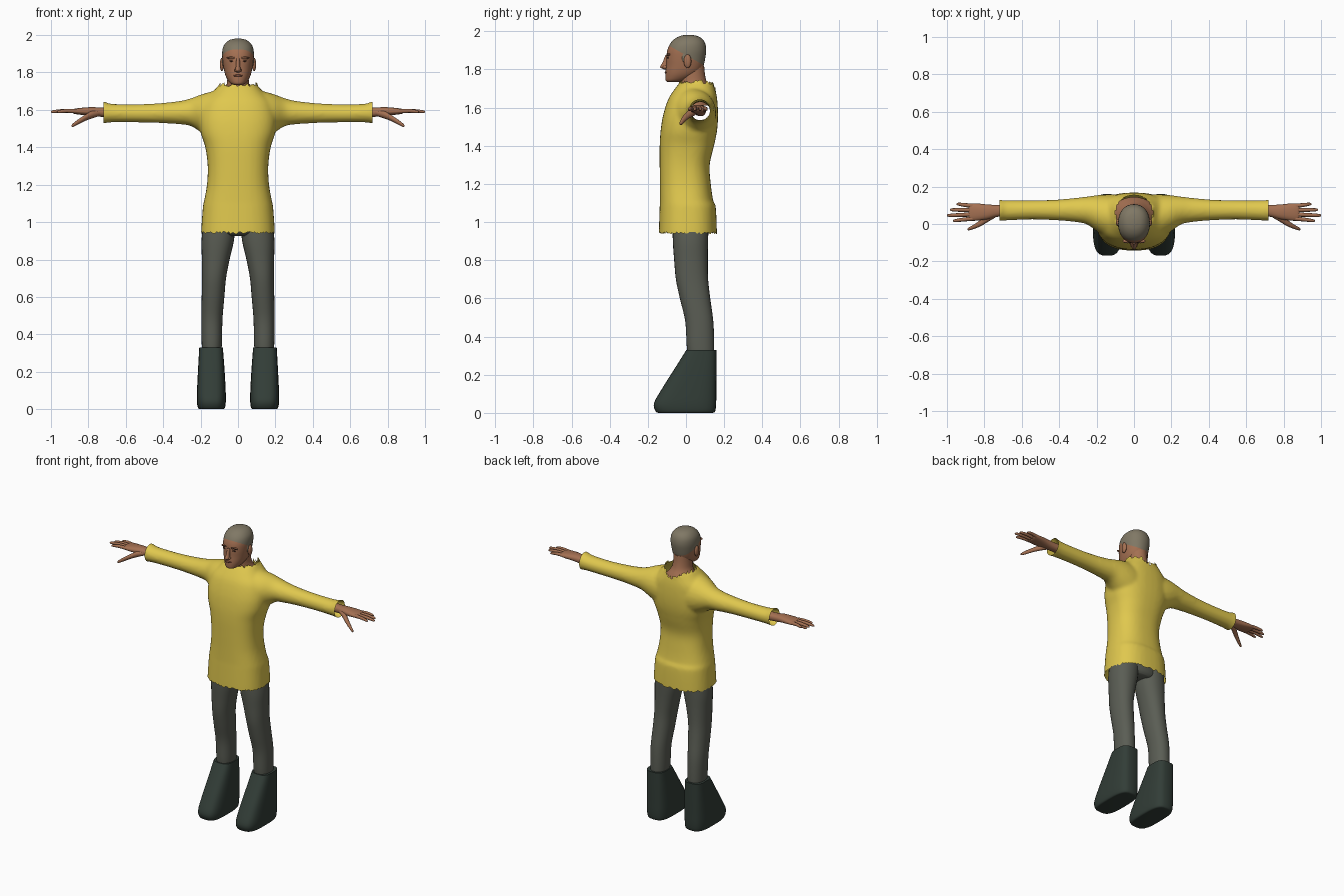
import bpy, bmesh, math, random
from mathutils import Vector

if "Cube" in bpy.data.objects:
    bpy.data.objects.remove(bpy.data.objects["Cube"])

random.seed(4)


def material(name, r, g, b):
    m = bpy.data.materials.new(name)
    lin = [((c / 255 + 0.055) / 1.055) ** 2.4 for c in (r, g, b)]
    m.diffuse_color = (*lin, 1)
    m.use_nodes = True
    m.node_tree.nodes["Principled BSDF"].inputs["Base Color"].default_value = m.diffuse_color
    return m


YELLOW = material("yellow_knit", 224, 200, 78)
SKIN = material("brown_skin", 164, 112, 82)
HAIR = material("grey_brown_hair", 128, 120, 101)
PANTS = material("grey_cloth", 90, 93, 84)
BOOT = material("dark_green_rubber", 50, 61, 55)
DARK = material("dark_brown", 74, 48, 36)
LIP = material("lip_brown", 128, 78, 60)


def finish(bm, name, *mats):
    bmesh.ops.recalc_face_normals(bm, faces=bm.faces)
    me = bpy.data.meshes.new(name)
    bm.to_mesh(me)
    bm.free()
    ob = bpy.data.objects.new(name, me)
    bpy.context.collection.objects.link(ob)
    for m in mats:
        me.materials.append(m)
    bpy.ops.object.select_all(action='DESELECT')
    ob.select_set(True)
    bpy.context.view_layer.objects.active = ob
    bpy.ops.object.shade_smooth_by_angle(angle=math.radians(50))
    return ob


def resample(rings, n):
    """Smooth curve through the ring values."""
    out = []
    for i in range(len(rings) - 1):
        p = [Vector(rings[max(0, min(len(rings) - 1, i + k))]) for k in (-1, 0, 1, 2)]
        for j in range(n):
            t = j / n
            out.append(0.5 * (2 * p[1] + (p[2] - p[0]) * t
                              + (2 * p[0] - 5 * p[1] + 4 * p[2] - p[3]) * t * t
                              + (3 * p[1] - p[0] - 3 * p[2] + p[3]) * t ** 3))
    return out + [Vector(rings[-1])]


def loft(bm, rings, axis='Z', side=1, power=2.0, seg=28, n=4):
    """Rings: position on the axis, then low/high extents of the two other axes."""
    loops = []
    for t, a0, a1, b0, b1 in resample(rings, n):
        loop = []
        for k in range(seg):
            c, s = math.cos(math.tau * k / seg), math.sin(math.tau * k / seg)
            a = (a0 + a1) / 2 + (a1 - a0) / 2 * math.copysign(abs(c) ** (2 / power), c)
            b = (b0 + b1) / 2 + (b1 - b0) / 2 * math.copysign(abs(s) ** (2 / power), s)
            co = (a, b, t) if axis == 'Z' else (t, a, b)
            loop.append(bm.verts.new((co[0] * side, co[1], co[2])))
        loops.append(loop)
    for lo, hi in zip(loops, loops[1:]):
        for k in range(seg):
            m = (k + 1) % seg
            bm.faces.new((lo[k], lo[m], hi[m], hi[k]))
    bm.faces.new(loops[0][::-1])
    bm.faces.new(loops[-1])


def blob(bm, loc, size, seg=16):
    """Stretched ball."""
    res = bmesh.ops.create_uvsphere(bm, u_segments=seg, v_segments=seg // 2 + 2, radius=1)
    for v in res['verts']:
        v.co = Vector(loc) + Vector(a * b for a, b in zip(v.co, size))


# Sweater: torso and sleeves fused, then opened at hem, cuffs and neck
bm = bmesh.new()
loft(bm, [(z, -w, w, y0, y1) for z, w, y0, y1 in [
    (0.90, .197, -.142, .162), (0.95, .197, -.142, .162), (1.08, .188, -.138, .156),
    (1.11, .182, -.137, .143), (1.20, .166, -.137, .130), (1.30, .162, -.138, .124),
    (1.40, .175, -.138, .147), (1.48, .200, -.133, .163), (1.56, .205, -.120, .168),
    (1.64, .185, -.095, .164), (1.69, .140, -.065, .155), (1.735, .100, -.03, .142)]],
    power=2.5, seg=40)
for s in (1, -1):
    loft(bm, [(.06, -.08, .155, 1.42, 1.705), (.13, -.075, .158, 1.44, 1.70),
              (.19, -.045, .155, 1.475, 1.685), (.25, -.003, .147, 1.513, 1.663),
              (.31, .010, .140, 1.523, 1.648), (.42, .020, .130, 1.53, 1.636),
              (.55, .024, .127, 1.533, 1.63), (.68, .019, .127, 1.533, 1.633),
              (.715, .016, .129, 1.528, 1.645), (.76, .016, .129, 1.528, 1.645)], 'X', s)
raw = finish(bm, "sweater_base")
mod = raw.modifiers.new("fuse", 'REMESH')
mod.mode = 'VOXEL'
mod.voxel_size = 0.011
mod = raw.modifiers.new("soften", 'SMOOTH')
mod.iterations = 5
dg = bpy.context.evaluated_depsgraph_get()
bm = bmesh.new()
bm.from_mesh(raw.evaluated_get(dg).to_mesh())
bpy.data.objects.remove(raw)
for co, no in (((0, 0, .945), (0, 0, -1)), ((.718, 0, 0), (1, 0, 0)), ((-.718, 0, 0), (-1, 0, 0))):
    bmesh.ops.bisect_plane(bm, geom=bm.verts[:] + bm.edges[:] + bm.faces[:],
                           plane_co=co, plane_no=no, clear_outer=True)
neck_hole = []
for f in bm.faces:
    c = f.calc_center_median()
    if c.z > 1.63 and (c.x / .098) ** 2 + ((c.y - .06) / .095) ** 2 < 1:
        neck_hole.append(f)
bmesh.ops.delete(bm, geom=neck_hole, context='FACES')
for v in bm.verts:  # frayed hem and collar
    if v.is_boundary and abs(v.co.x) < .3:
        v.co.z += random.uniform(-.008, .004) if v.co.z < 1.2 else random.uniform(-.008, .016)
finish(bm, "sweater", YELLOW)

# Trousers
bm = bmesh.new()
loft(bm, [(.925, -.10, .10, -.04, .10), (.95, -.165, .165, -.07, .115),
          (1.02, -.175, .175, -.085, .115), (1.10, -.15, .15, -.09, .10)])
for s in (1, -1):
    loft(bm, [(.28, .092, .19, .015, .145), (.35, .086, .194, .004, .148),
              (.48, .083, .196, -.004, .143), (.60, .073, .194, -.032, .127),
              (.70, .064, .192, -.053, .116), (.80, .045, .193, -.062, .114),
              (.90, .022, .195, -.069, .116), (1.0, .012, .185, -.07, .118)], s and 'Z', s, 2.2)
finish(bm, "trousers", PANTS)

# Boots
for s, label in ((1, "left"), (-1, "right")):
    bm = bmesh.new()
    loft(bm, [(.005, .085, .20, -.14, .135), (.012, .070, .214, -.158, .152),
              (.055, .065, .220, -.168, .158), (.13, .067, .218, -.127, .159),
              (.23, .073, .213, -.064, .160), (.335, .081, .207, .002, .160)],
         'Z', s, 3.2, 32)
    for v in bm.verts:
        v.co.z = max(0, v.co.z - .005)
    finish(bm, label + "_boot", BOOT)

# Hands: palm, four fingers and a thumb
for s, label in ((1, "left"), (-1, "right")):
    bm = bmesh.new()
    loft(bm, [(.62, .045, .105, 1.555, 1.615), (.72, .040, .102, 1.562, 1.612),
              (.78, .026, .104, 1.568, 1.615), (.84, .018, .110, 1.574, 1.611),
              (.875, .018, .110, 1.579, 1.606), (.885, .024, .105, 1.585, 1.60)], 'X', s, 2.3, 20)
    for y0, y1, tip in ((.029, .018, .968), (.051, .046, 1.0), (.074, .076, .985), (.097, .106, .95)):
        loft(bm, [(x, y - r, y + r, z - r, z + r) for x, y, z, r in (
            (.86, y0, 1.593, .0115), ((.86 + tip) / 2, (y0 + y1) / 2, 1.595, .0105),
            (tip - .012, y1, 1.591, .008), (tip, y1, 1.589, .003))], 'X', s, 2, 10, 3)
    loft(bm, [(.74, .035, .075, 1.568, 1.60), (.78, .012, .052, 1.555, 1.595),
              (.82, -.012, .022, 1.54, 1.572), (.855, -.026, -.002, 1.522, 1.549),
              (.882, -.034, -.018, 1.509, 1.528), (.89, -.032, -.024, 1.511, 1.519)], 'X', s, 2, 12)
    finish(bm, label + "_hand", SKIN)

# Neck and upper chest
bm = bmesh.new()
loft(bm, [(1.61, -.135, .135, -.055, .14), (1.66, -.115, .115, -.045, .145),
          (1.695, -.082, .082, -.035, .13), (1.73, -.062, .062, -.032, .11),
          (1.77, -.057, .057, -.035, .10), (1.82, -.055, .055, -.03, .095)])
finish(bm, "neck", SKIN)

# Head with a slanted hairline
bm = bmesh.new()
loft(bm, [(z, -w, w, y0, y1) for z, w, y0, y1 in [
    (1.733, .020, -.095, -.03), (1.742, .040, -.106, .00), (1.765, .058, -.108, .05),
    (1.79, .069, -.107, .078), (1.82, .076, -.104, .092), (1.86, .082, -.103, .101),
    (1.90, .085, -.098, .106), (1.935, .080, -.083, .101), (1.96, .064, -.06, .086),
    (1.975, .042, -.032, .06), (1.981, .015, -.005, .03)]], power=2.15, seg=36)
hair_co, hair_no = Vector((0, -.09, 1.925)), Vector((0, .56, 1)).normalized()
bmesh.ops.bisect_plane(bm, geom=bm.verts[:] + bm.edges[:] + bm.faces[:],
                       plane_co=hair_co, plane_no=hair_no)
for f in bm.faces:
    f.material_index = int((f.calc_center_median() - hair_co).dot(hair_no) > 0)
finish(bm, "head", SKIN, HAIR)

# Ears, nose and brow ridge
bm = bmesh.new()
for s in (1, -1):
    blob(bm, (s * .086, .008, 1.843), (.011, .02, .036))
    blob(bm, (s * .034, -.091, 1.878), (.027, .011, .007))
    blob(bm, (s * .011, -.11, 1.812), (.009, .013, .008))
loft(bm, [(1.80, -.008, .008, -.115, -.09), (1.812, -.015, .015, -.136, -.09),
          (1.835, -.011, .011, -.124, -.09), (1.875, -.009, .009, -.108, -.09)], seg=14)
finish(bm, "ears_and_nose", SKIN)

# Eyes and eyebrows
bm = bmesh.new()
for s in (1, -1):
    blob(bm, (s * .034, -.094, 1.861), (.013, .005, .004), 12)
    blob(bm, (s * .036, -.098, 1.881), (.021, .005, .0025), 12)
finish(bm, "eyes_and_brows", DARK)

# Mouth
bm = bmesh.new()
blob(bm, (0, -.105, 1.783), (.025, .007, .006))
finish(bm, "mouth", LIP)

# Sideburns in front of the ears
bm = bmesh.new()
for s in (1, -1):
    blob(bm, (s * .080, -.010, 1.865), (.005, .011, .028), 12)
finish(bm, "sideburns", HAIR)
